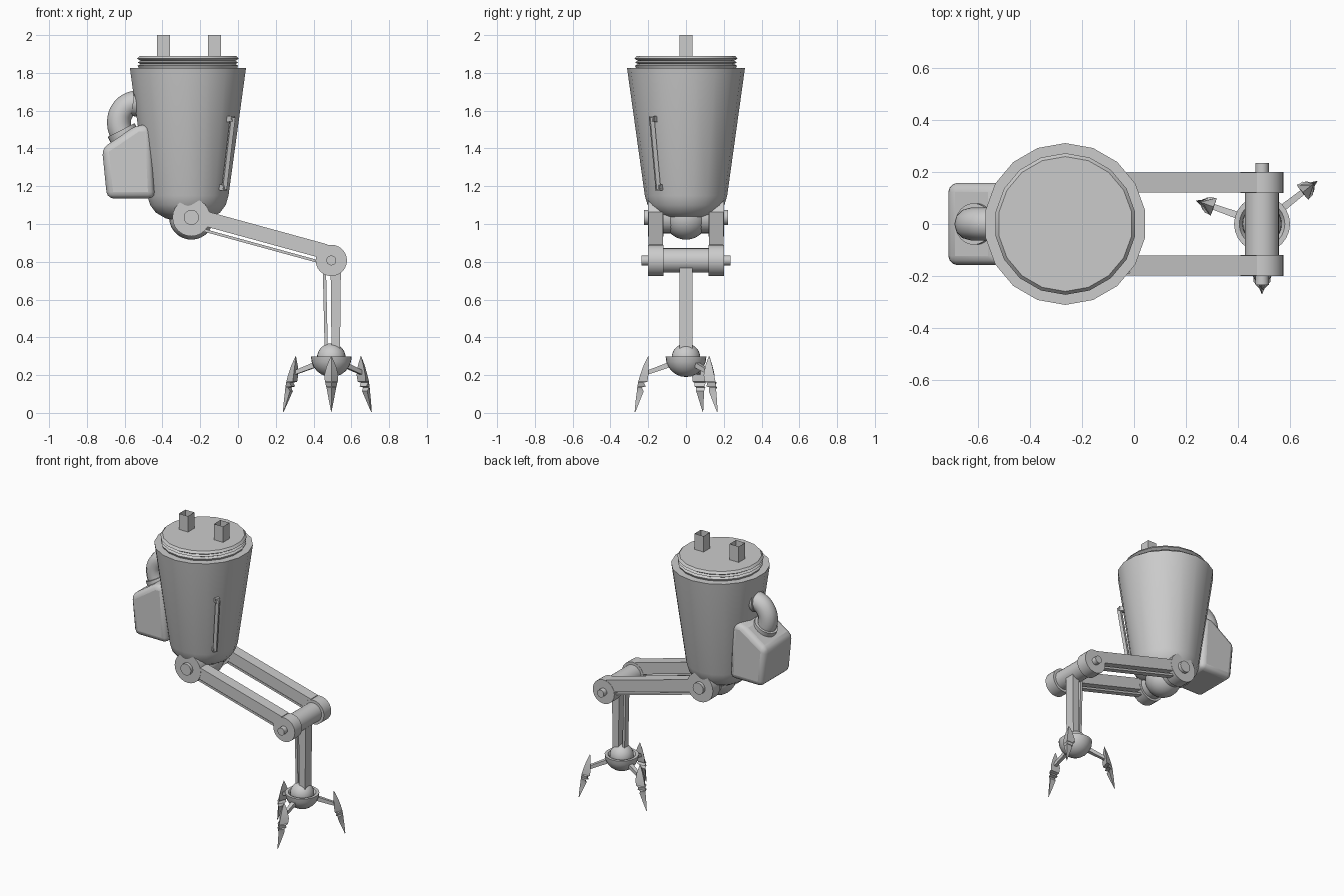
import bpy, bmesh, math
from mathutils import Vector, Matrix

if "Cube" in bpy.data.objects:
    bpy.data.objects.remove(bpy.data.objects["Cube"])

V = Vector

def finish(name, bm, normals=True):
    if normals:
        bmesh.ops.recalc_face_normals(bm, faces=bm.faces)
    me = bpy.data.meshes.new(name)
    bm.to_mesh(me)
    bm.free()
    ob = bpy.data.objects.new(name, me)
    bpy.context.collection.objects.link(ob)
    return ob

def rod(name, p, q, r1, r2=None, n=24, spin=0.0):
    """Cylinder or taper from p to q."""
    p, q = V(p), V(q)
    d = q - p
    bm = bmesh.new()
    m = (Matrix.Translation((p + q) / 2) @ d.to_track_quat('Z', 'Y').to_matrix().to_4x4()
         @ Matrix.Rotation(spin, 4, 'Z'))
    bmesh.ops.create_cone(bm, cap_ends=True, segments=n, radius1=r1,
                          radius2=r1 if r2 is None else r2, depth=d.length, matrix=m)
    return finish(name, bm)

def lathe(name, prof, cx, n, start=0.0):
    """Revolve (radius, z) points around the vertical line x = cx."""
    bm = bmesh.new()
    rings = []
    for r, z in prof:
        if r == 0:
            rings.append([bm.verts.new((cx, 0, z))] * n)
        else:
            rings.append([bm.verts.new((cx + r * math.cos(start + math.tau * i / n),
                                        r * math.sin(start + math.tau * i / n), z)) for i in range(n)])
    for a, b in zip(rings, rings[1:]):
        for i in range(n):
            j = (i + 1) % n
            bm.faces.new(list(dict.fromkeys((a[i], a[j], b[j], b[i]))))
    return finish(name, bm)

def prism(name, prof, y0, y1):
    """Extrude an (x, z) outline along y."""
    bm = bmesh.new()
    a = [bm.verts.new((x, y0, z)) for x, z in prof]
    b = [bm.verts.new((x, y1, z)) for x, z in prof]
    bm.faces.new(a)
    bm.faces.new(b[::-1])
    for i in range(len(a)):
        j = (i + 1) % len(a)
        bm.faces.new((a[i], b[i], b[j], a[j]))
    return finish(name, bm)

def ball(name, c, r):
    bm = bmesh.new()
    bmesh.ops.create_uvsphere(bm, u_segments=24, v_segments=14, radius=r, matrix=Matrix.Translation(c))
    return finish(name, bm)

# Tapered body with rounded bottom, and ribbed lid
BX = -0.265
lathe("body", [(0, 1.825), (.312, 1.825), (.218, 1.15), (.203, 1.10), (.172, 1.06),
               (.12, 1.03), (.06, 1.015), (0, 1.012)], BX, 18, math.pi / 2)
lathe("lid", [(.262, 1.82), (.27, 1.838), (.255, 1.847), (.27, 1.855), (.255, 1.864),
              (.273, 1.875), (.26, 1.89), (0, 1.89)], BX, 18, math.pi / 2)

# Open square tubes on the lid
for i, x in enumerate((-.395, -.125)):
    bm = bmesh.new()
    bmesh.ops.create_cube(bm, size=1, matrix=Matrix.Translation((x, 0, 1.942))
                          @ Matrix.Diagonal((.07, .07, .116, 1)))
    caps = [f for f in bm.faces if abs(f.normal.z) > .9]
    bmesh.ops.delete(bm, geom=caps, context='FACES_ONLY')
    finish(f"top_tube_{i}", bm)

# Grab handle on the front right of the body
def on_body(r, z, ang=math.radians(-37.5)):
    return V((BX + r * math.cos(ang), r * math.sin(ang), z))

rod("handle_bar", on_body(.242, 1.185), on_body(.299, 1.565), .016, n=4, spin=.15)
rod("handle_top", on_body(.25, 1.553), on_body(.303, 1.558), .021, n=4, spin=math.pi / 4)
rod("handle_bottom", on_body(.2, 1.195), on_body(.25, 1.192), .021, n=4, spin=math.pi / 4)

# Backpack with rounded edges
pack = prism("backpack", [(-.72, 1.40), (-.535, 1.525), (-.46, 1.525), (-.44, 1.135), (-.693, 1.135)],
             -.158, .158)
bev = pack.modifiers.new("bevel", 'BEVEL')
bev.width = .035
bev.segments = 3

# Elbow pipe from backpack to body, with collars
cu = bpy.data.curves.new("pipe", 'CURVE')
cu.dimensions = '3D'
cu.bevel_depth = .063
cu.bevel_resolution = 4
cu.resolution_u = 5
path = [(-.605, 1.45), (-.63, 1.53), (-.615, 1.595), (-.57, 1.635), (-.49, 1.645)]
sp = cu.splines.new('BEZIER')
sp.bezier_points.add(len(path) - 1)
for b, (x, z) in zip(sp.bezier_points, path):
    b.co = (x, 0, z)
    b.handle_left_type = b.handle_right_type = 'AUTO'
bpy.context.collection.objects.link(bpy.data.objects.new("pipe", cu))
rod("pipe_collar_lower", (-.595, 0, 1.45), (-.619, 0, 1.497), .08)
rod("pipe_collar_upper", (-.51, 0, 1.64), (-.556, 0, 1.647), .075)

# Hip and knee joints
HX, HZ, KX, KZ = -.247, 1.035, .494, .807
ball("hip_ball", (HX, 0, HZ), .118)
for name, x, z, tube, axle, half in (("hip", HX, HZ, .085, .04, .222), ("knee", KX, KZ, .065, .026, .235)):
    rod(name + "_tube", (x, -.125, z), (x, .125, z), tube)
    rod(name + "_axle", (x, -half, z), (x, half, z), axle)

# Paired upper arms: end discs, beam and thin rod underneath
def beam_outline(x0, x1, top, bottom):
    def edge(x):
        return 1.022 - .274 * x
    return [(x0, edge(x0) - top), (x1, edge(x1) - top), (x1, edge(x1) - bottom), (x0, edge(x0) - bottom)]

for s, side in ((-1, "front"), (1, "back")):
    rod(f"hip_disc_{side}", (HX, s * .12, HZ), (HX, s * .2, HZ), .1)
    rod(f"knee_disc_{side}", (KX, s * .12, KZ), (KX, s * .2, KZ), .083)
    prism(f"arm_beam_{side}", beam_outline(-.2, .475, 0, .082), s * .122, s * .198)
    prism(f"arm_rod_{side}", beam_outline(-.19, .44, .097, .112), s * .14, s * .18)

# Lower leg: beam and thin rod
prism("shin_beam", [(.49, .80), (.545, .80), (.54, .33), (.495, .33)], -.035, .035)
prism("shin_rod", [(.448, .80), (.465, .80), (.476, .32), (.459, .32)], -.02, .02)

# Ankle ball in a bowl
ball("ankle_ball", (KX, 0, .292), .076)
bowl = [(.07, .27), (.088, .298)]
bowl += [(.108 * math.cos(a), .298 - .108 * math.sin(a)) for a in (math.pi / 12 * k for k in range(6))]
lathe("ankle_bowl", bowl + [(0, .19)], KX, 24)

# Three ridged claws: rows of (z, ridge radius, inner radius, half width)
stations = [(.30, .201, .199, .002), (.25, .225, .197, .024), (.20, .243, .199, .037),
            (.165, .253, .204, .034), (.16, .254, .224, .032), (.14, .257, .212, .028),
            (.135, .258, .234, .026), (.115, .260, .224, .022), (.06, .267, .246, .012),
            (.005, .272, .268, .001)]
for i, deg in enumerate((38, 160.5, 270)):
    m = Matrix.Translation((KX, 0, 0)) @ Matrix.Rotation(math.radians(deg), 4, 'Z')
    bm = bmesh.new()
    rows = [[bm.verts.new(m @ V(c)) for c in ((ro, 0, z), (ri, w, z), (ri, -w, z))]
            for z, ro, ri, w in stations]
    for a, b in zip(rows, rows[1:]):
        for k in range(3):
            j = (k + 1) % 3
            bm.faces.new((a[k], a[j], b[j], b[k]))
    bm.faces.new(rows[0])
    bm.faces.new(rows[-1])
    finish(f"claw_{i}", bm)
    rod(f"claw_strut_{i}", m @ V((.07, 0, .262)), m @ V((.218, 0, .208)), .02, .015, n=4, spin=math.pi / 4)

# Smooth shading with crisp edges
bpy.ops.object.select_all(action='DESELECT')
for ob in bpy.context.scene.objects:
    if ob.type == 'MESH':
        ob.select_set(True)
        bpy.context.view_layer.objects.active = ob
bpy.ops.object.shade_smooth_by_angle(angle=math.radians(30))
